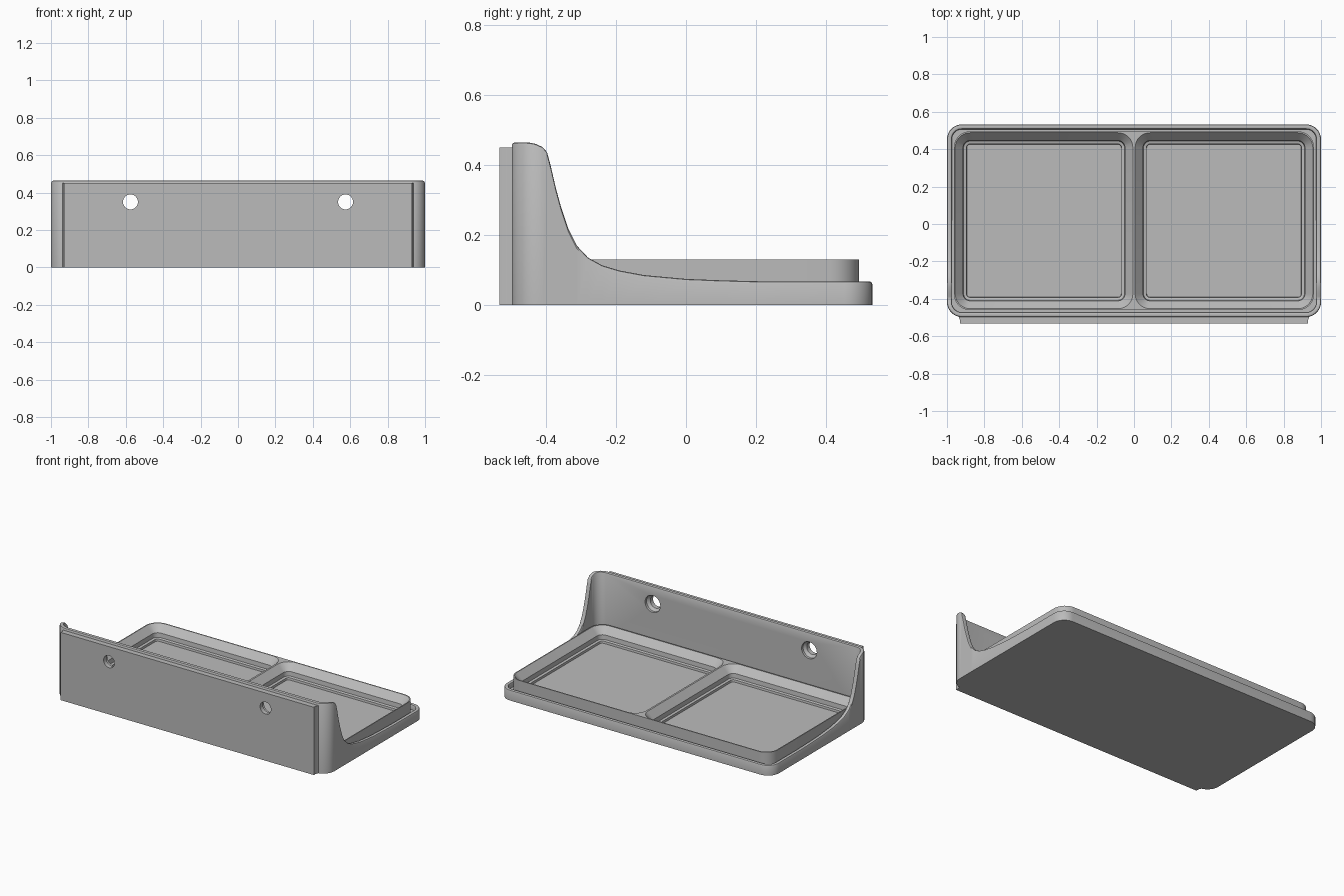
import bpy, bmesh, math

if "Cube" in bpy.data.objects:
    bpy.data.objects.remove(bpy.data.objects["Cube"], do_unlink=True)

grey = bpy.data.materials.new("plain grey")
grey.use_nodes = True
grey.diffuse_color = (0.5, 0.5, 0.5, 1)
grey.node_tree.nodes["Principled BSDF"].inputs["Base Color"].default_value = (0.5, 0.5, 0.5, 1)

# Side profile of the tray wall: (y, height)
SWEEP = [(-0.45, 0.465), (-0.43, 0.461), (-0.41, 0.452), (-0.397, 0.437),
         (-0.387, 0.40), (-0.372, 0.335), (-0.357, 0.28), (-0.337, 0.22),
         (-0.312, 0.17), (-0.28, 0.136), (-0.24, 0.114), (-0.19, 0.099),
         (-0.12, 0.086), (0, 0.075), (0.1, 0.071), (0.22, 0.068)]


def wall_height(y):
    if y <= SWEEP[0][0]:
        return SWEEP[0][1]
    for (y0, z0), (y1, z1) in zip(SWEEP, SWEEP[1:]):
        if y <= y1:
            return z0 + (z1 - z0) * (y - y0) / (y1 - y0)
    return SWEEP[-1][1]


def outline(x0, x1, y0, y1, r, inset=0, side_ys=()):
    """Rounded rectangle, counter-clockwise, with extra points on both sides."""
    rad = max(r - inset, 0.004)
    x0, x1, y0, y1 = x0 + inset + rad, x1 - inset - rad, y0 + inset + rad, y1 - inset - rad
    pts = []
    for k, (cx, cy) in enumerate([(x1, y1), (x0, y1), (x0, y0), (x1, y0)]):
        for i in range(9):
            a = (k + i / 8) * math.pi / 2
            pts.append((cx + rad * math.cos(a), cy + rad * math.sin(a)))
        if k == 1:
            pts += [(x0 - rad, y) for y in reversed(side_ys)]
        if k == 3:
            pts += [(x1 + rad, y) for y in side_ys]
    return pts


def loft(name, rings):
    """Skin a stack of equal-sized rings and cap both ends."""
    bm = bmesh.new()
    loops = [[bm.verts.new(p) for p in ring] for ring in rings]
    n = len(loops[0])
    for a, b in zip(loops, loops[1:]):
        for i in range(n):
            j = (i + 1) % n
            bm.faces.new((a[i], a[j], b[j], b[i]))
    bm.faces.new(loops[0][::-1])
    bm.faces.new(loops[-1])
    bmesh.ops.recalc_face_normals(bm, faces=bm.faces)
    mesh = bpy.data.meshes.new(name)
    bm.to_mesh(mesh)
    bm.free()
    mesh.materials.append(grey)
    ob = bpy.data.objects.new(name, mesh)
    bpy.context.collection.objects.link(ob)
    return ob


def activate(ob):
    bpy.ops.object.select_all(action='DESELECT')
    ob.select_set(True)
    bpy.context.view_layer.objects.active = ob


def cut(ob, cutter):
    activate(ob)
    mod = ob.modifiers.new("cut", 'BOOLEAN')
    mod.operation = 'DIFFERENCE'
    mod.solver = 'EXACT'
    mod.object = cutter
    bpy.ops.object.modifier_apply(modifier=mod.name)


# Tray: floor with a thin wall that sweeps up to the tall front
TRAY = (-1, 1, -0.4975, 0.5325, 0.08)
side_ys = [p[0] for p in SWEEP if p[0] > -0.415]


def tray_ring(inset, z=None, drop=0):
    pts = outline(*TRAY, inset, side_ys)
    return [(x, y, wall_height(y) - drop if z is None else z) for x, y in pts]


tray = loft("tray", [
    tray_ring(0, z=0), tray_ring(0, drop=0.008), tray_ring(0.003, drop=0.002),
    tray_ring(0.008), tray_ring(0.018), tray_ring(0.023, drop=0.002),
    tray_ring(0.026, drop=0.008), tray_ring(0.026, z=0.035)])

# Mounting plate: dovetailed slab on the front
plate_shape = [(-0.93, -0.5325), (0.93, -0.5325), (0.93, -0.515), (0.94, -0.49),
               (-0.94, -0.49), (-0.93, -0.515)]
plate = loft("mounting_plate", [[(x, y, z) for x, y in plate_shape] for z in (0, 0.45)])

# Insert: block with two stepped pockets
INSERT = (-0.9625, 0.9625, -0.46, 0.495, 0.085)
insert = loft("insert", [[(x, y, z) for x, y in outline(*INSERT)] for z in (0.02, 0.13)])

helpers = []
POCKET = [(0, 0.16), (0, 0.13), (0.042, 0.085), (0.045, 0.056), (0.06, 0.052), (0.062, 0.038)]
for x0, x1 in ((-0.956, -0.006), (0.006, 0.956)):
    rings = [[(x, y, z) for x, y in outline(x0, x1, -0.453, 0.488, 0.08, inset)]
             for inset, z in POCKET]
    pocket = loft("pocket_cutter", rings)
    cut(insert, pocket)
    helpers.append(pocket)

# Screw holes: straight bore with a countersink on the inside
BORE = [(-0.6, 0.04), (-0.503, 0.04), (-0.487, 0.056), (-0.44, 0.056)]
angles = [i * math.tau / 32 for i in range(32)]
for cx in (-0.575, 0.575):
    bore = loft("bore_cutter", [[(cx + r * math.cos(a), y, 0.35 + r * math.sin(a))
                                 for a in angles] for y, r in BORE])
    cut(tray, bore)
    cut(plate, bore)
    helpers.append(bore)

for helper in helpers:
    bpy.data.objects.remove(helper, do_unlink=True)

for ob in (tray, plate, insert):
    activate(ob)
    bpy.ops.object.shade_smooth_by_angle(angle=math.radians(30))
